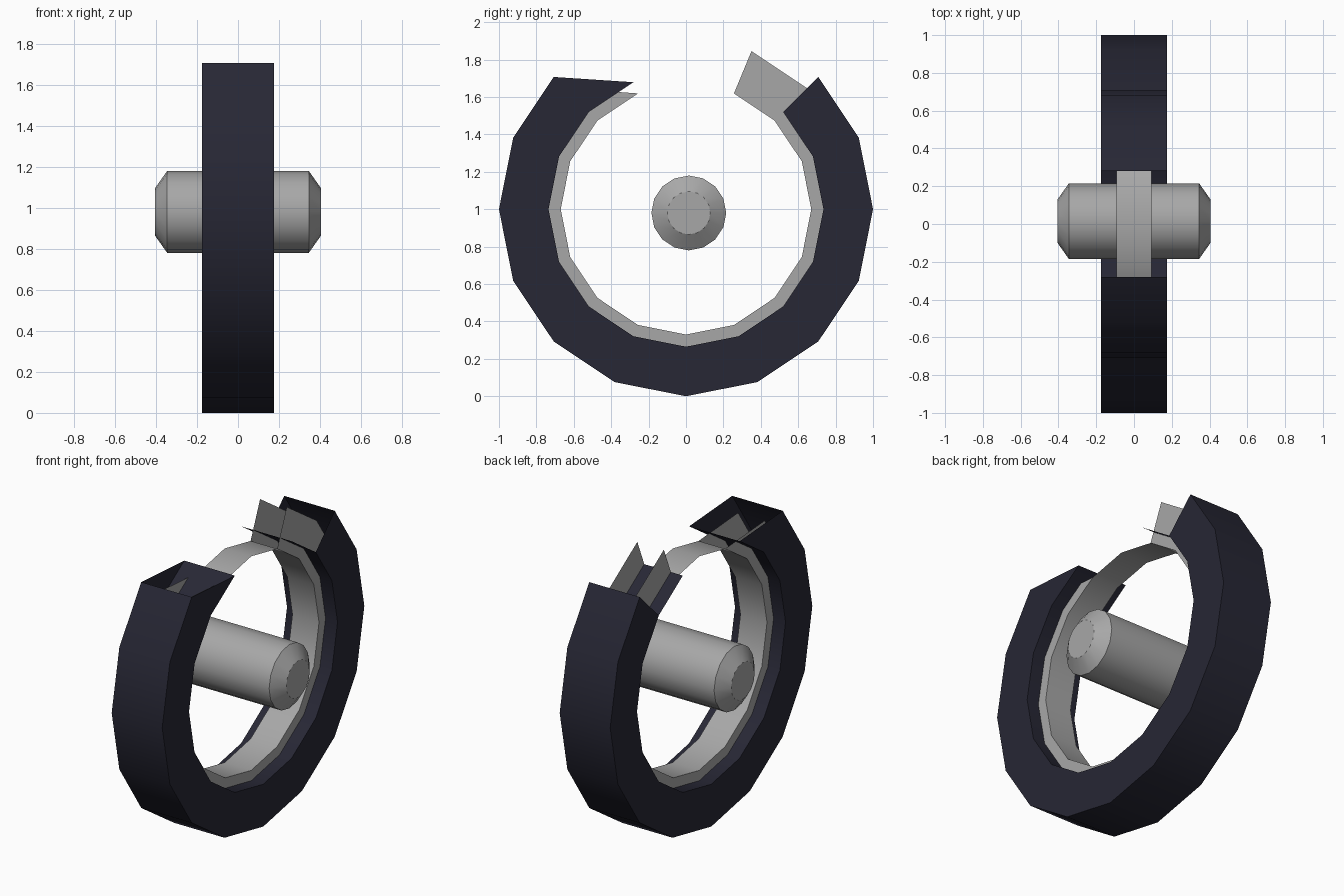
import bpy, bmesh, math

default = bpy.data.objects.get("Cube")
if default:
    bpy.data.objects.remove(default, do_unlink=True)

SIDES = 16


def material(name, colour):
    m = bpy.data.materials.new(name)
    m.use_nodes = True
    m.diffuse_color = (*colour, 1)
    bsdf = m.node_tree.nodes["Principled BSDF"]
    bsdf.inputs["Base Color"].default_value = (*colour, 1)
    bsdf.inputs["Roughness"].default_value = 0.8
    return m


def point(x, radius, step, sides=SIDES, cy=0.0, cz=1.0):
    a = math.tau * (step % sides) / sides
    return (x, cy + radius * math.cos(a), cz + radius * math.sin(a))


def band(bm, a, b, first, last):
    """Strip of quads swept round the x axis between two (x, radius) points."""
    for k in range(first, last):
        corners = [point(*a, k), point(*b, k), point(*b, k + 1), point(*a, k + 1)]
        bm.faces.new([bm.verts.new(c) for c in corners])


def walls(bm, x, inner, outer, first, last):
    """Both flat side walls, each with a torn triangle at its front end."""
    for s in (1, -1):
        a, b = (s * x, inner), (s * x, outer)
        if s > 0:
            band(bm, a, b, first, last)
        else:
            band(bm, b, a, first, last)
        tip = [point(*a, first - 1), point(*b, first), point(*a, first)]
        bm.faces.new([bm.verts.new(c) for c in tip[::s]])


def finish(bm, name, mat):
    bmesh.ops.remove_doubles(bm, verts=bm.verts, dist=0.0005)
    mesh = bpy.data.meshes.new(name)
    bm.to_mesh(mesh)
    bm.free()
    mesh.materials.append(mat)
    obj = bpy.data.objects.new(name, mesh)
    bpy.context.collection.objects.link(obj)
    bpy.ops.object.select_all(action='DESELECT')
    obj.select_set(True)
    bpy.context.view_layer.objects.active = obj
    bpy.ops.object.shade_smooth_by_angle(angle=math.radians(30))


rubber = material("dark navy rubber", (0.02, 0.02, 0.035))
metal = material("grey metal", (0.39, 0.39, 0.39))

# Tyre: hollow shell with its top broken away
W, INNER, OUTER = 0.175, 0.735, 1.0
bm = bmesh.new()
band(bm, (W, OUTER), (-W, OUTER), 6, 18)
band(bm, (-W, INNER), (W, INNER), 5, 19)
walls(bm, W, INNER, OUTER, 6, 18)
finish(bm, "tyre", rubber)

# Rim: complete inner hoop with flanges broken at the top
W, INNER, OUTER = 0.092, 0.67, 0.915
bm = bmesh.new()
band(bm, (-W, INNER), (W, INNER), 0, SIDES)
walls(bm, W, INNER, OUTER, 6, 19)
finish(bm, "rim", metal)

# Hub: bevel-ended axle along x
bm = bmesh.new()
profile = [(-0.405, 0.115), (-0.345, 0.2), (0.345, 0.2), (0.405, 0.115)]
rings = [[bm.verts.new(point(x, r, k, SIDES, 0.015, 0.98)) for k in range(SIDES)]
         for x, r in profile]
for r0, r1 in zip(rings, rings[1:]):
    for k in range(SIDES):
        n = (k + 1) % SIDES
        bm.faces.new((r0[k], r0[n], r1[n], r1[k]))
bm.faces.new(rings[0][::-1])
bm.faces.new(rings[-1])
finish(bm, "hub", metal)
